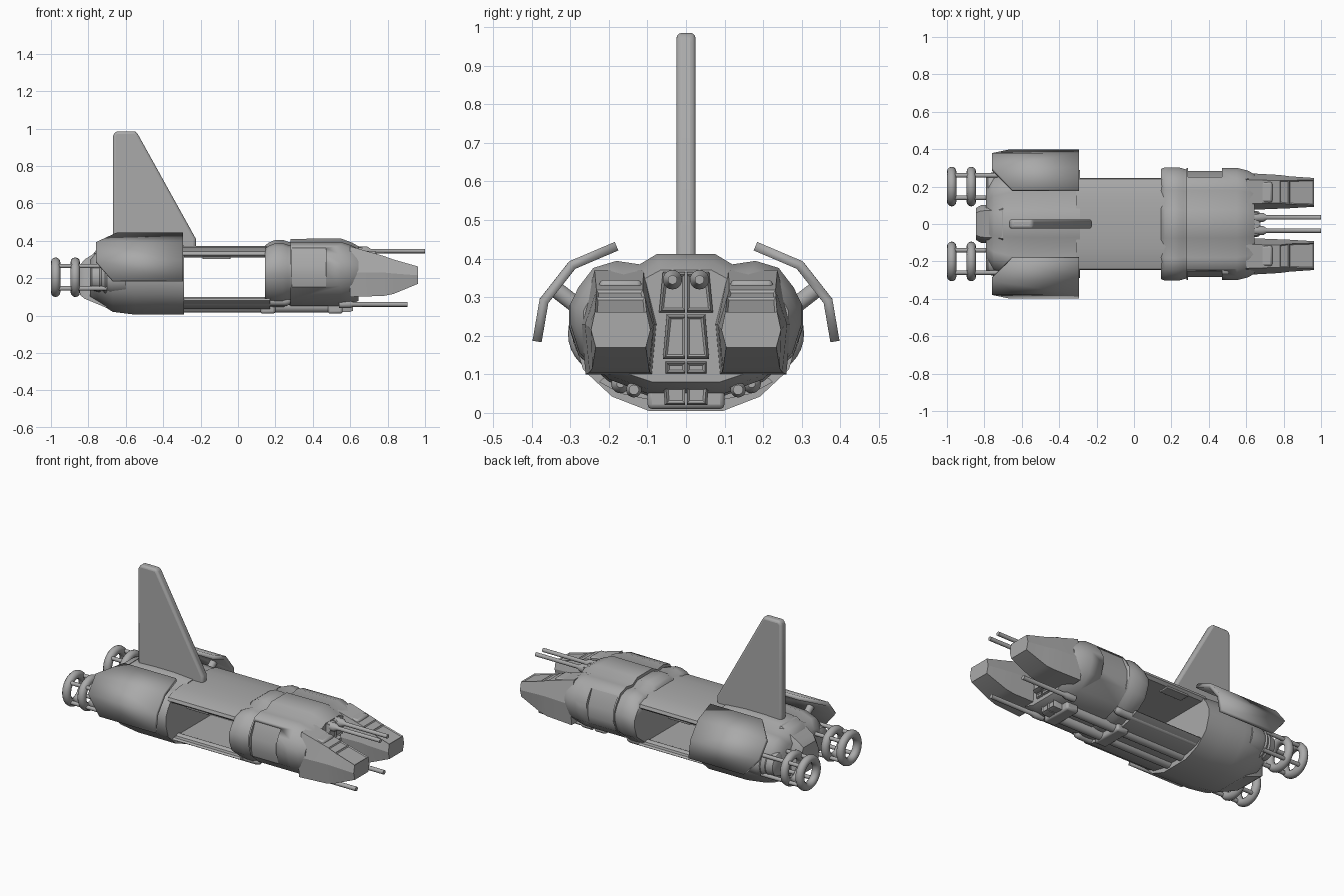
import bpy, bmesh, math
from mathutils import Vector

cube = bpy.data.objects.get("Cube")
if cube:
    bpy.data.objects.remove(cube, do_unlink=True)

grey = bpy.data.materials.new("hull grey")
grey.use_nodes = True
grey.diffuse_color = (0.4, 0.4, 0.4, 1)
grey.node_tree.nodes["Principled BSDF"].inputs["Base Color"].default_value = (0.4, 0.4, 0.4, 1)


def finish(name, bm, angle=38):
    bmesh.ops.recalc_face_normals(bm, faces=bm.faces[:])
    mesh = bpy.data.meshes.new(name)
    bm.to_mesh(mesh)
    bm.free()
    mesh.materials.append(grey)
    obj = bpy.data.objects.new(name, mesh)
    bpy.context.collection.objects.link(obj)
    bpy.ops.object.select_all(action='DESELECT')
    obj.select_set(True)
    bpy.context.view_layer.objects.active = obj
    bpy.ops.object.shade_smooth_by_angle(angle=math.radians(angle))
    return obj


def loft(name, rings, angle=38, inset=None):
    """Skin a list of closed point rings and cap both ends."""
    bm = bmesh.new()
    loops = [[bm.verts.new(p) for p in ring] for ring in rings]
    n = len(loops[0])
    for a, b in zip(loops, loops[1:]):
        for i in range(n):
            j = (i + 1) % n
            bm.faces.new((a[i], a[j], b[j], b[i]))
    bm.faces.new(loops[0])
    bm.faces.new(loops[-1])
    bmesh.ops.recalc_face_normals(bm, faces=bm.faces[:])
    if inset:
        chosen = [f for f in bm.faces if inset(f)]
        bmesh.ops.inset_individual(bm, faces=chosen, thickness=0.008, depth=-0.006)
    return finish(name, bm, angle)


def mirrored(half):
    return half + [(-y, z) for y, z in reversed(half)]


def prism(name, outline, x0, x1):
    return loft(name, [[(x, y, z) for y, z in outline] for x in (x0, x1)])


def bevel(obj, width, segments):
    mod = obj.modifiers.new("soft edges", 'BEVEL')
    mod.width, mod.segments = width, segments


def box(name, x0, x1, y0, y1, z0, z1, soft=0.008):
    bevel(prism(name, [(y0, z0), (y1, z0), (y1, z1), (y0, z1)], x0, x1), soft, 2)


def lathe(name, start, direction, profile, sides=20):
    """Revolve (distance, radius) pairs about an axis."""
    start = Vector(start)
    turn = Vector(direction).to_track_quat('Z', 'Y')
    rings = []
    for d, r in profile:
        angles = [math.tau * i / sides for i in range(sides)]
        rings.append([start + turn @ Vector((r * math.cos(a), r * math.sin(a), d)) for a in angles])
    return loft(name, rings)


def rod(name, p, q, r, sides=14):
    v = Vector(q) - Vector(p)
    return lathe(name, p, v, [(0, r), (v.length, r)], sides)


# Hull cross-section, scaled at each station (x, half width, bottom, top)
SECTION = mirrored([(.33, 0), (.66, .1), (.92, .29), (1, .5), (1, .64), (.93, .76),
                    (.8, .9), (.6, .95), (.4, .925), (.25, 1)])


def hull(name, stations):
    return loft(name, [[(x, y * w, b + z * (t - b)) for y, z in SECTION]
                       for x, w, b, t in stations], 55)


hull("rear_hull", [(-.79, .2, .09, .31), (-.75, .25, .07, .36), (-.67, .28, .02, .38),
                   (-.55, .29, .005, .385), (-.42, .29, .005, .385), (-.29, .29, .005, .375)])
hull("collar", [(.145, .295, .06, .375), (.165, .303, .05, .39), (.20, .303, .045, .405),
                (.24, .303, .045, .405), (.265, .295, .055, .395), (.29, .29, .06, .39)])
front = hull("front_hull", [(.28, .30, .05, .41), (.55, .30, .05, .412),
                            (.61, .285, .06, .39), (.645, .265, .08, .37)])

# Recessed side doors in the front hull
for s in (-1, 1):
    cutter = prism("door_cutter", [(s * y, z) for y, z in
                                   ((.27, .14), (.284, .2), (.284, .27), (.245, .36), (.4, .36), (.4, .14))], .29, .47)
    cutter.hide_render = True
    cutter.hide_viewport = True
    mod = front.modifiers.new("door recess", 'BOOLEAN')
    mod.object, mod.operation, mod.solver = cutter, 'DIFFERENCE', 'EXACT'

# Tail block between the engines
loft("tail_block", [[(x, y * w, z) for y, z in ((-1, b), (1, b), (1, t - .05), (.7, t), (-.7, t), (-1, t - .05))]
                    for x, w, b, t in ((-.845, .085, .11, .27), (-.82, .1, .09, .3), (-.7, .11, .04, .375))])

# Open middle bay: curved roof, floor and rails
prism("bay_roof", mirrored([(.23, .31), (.247, .325), (.24, .343), (.2, .356), (.13, .366), (.05, .371)]), -.31, .17)
prism("bay_floor", mirrored([(.1, .035), (.17, .05), (.225, .08), (.215, .09)]), -.31, .17)
for s in (-1, 1):
    rod("roof_rail", (-.3, s * .215, .325), (.16, s * .215, .325), .015)
    box("roof_clamp", -.19, -.04, s * .17, s * .235, .302, .315, .003)

# Belly tubes with rounded ends and clamps
for y, z, r, length in ((-.17, .075, .024, .6), (-.055, .045, .03, .85),
                        (.055, .045, .03, .85), (.17, .075, .024, .6)):
    lathe("belly_tube", (-.32, y, z), (1, 0, 0),
          [(0, r), (length - .03, r), (length - .01, r * .8), (length, r * .4)])
for x0, x1 in ((.12, .2), (.48, .56)):
    box("belly_clamp", x0, x1, -.1, .1, .01, .07, .012)


# Centre cab between the two prongs, with recessed panes
def is_pane(face):
    return face.normal.x > .5 and face.calc_area() > .0008


for s in (-1, 1):
    for z0, z1, x, w0, w1 in ((.02, .095, .61, .055, .06), (.1, .135, .65, .055, .055),
                              (.14, .255, .67, .06, .05), (.26, .365, .665, .07, .06)):
        loft("cab_panel", [[(x + d, s * .003, z0 + e), (x + d, s * (w0 - e), z0 + e),
                            (x + d, s * (w1 - e), z1 - e), (x + d, s * .003, z1 - e)]
                           for d, e in ((-.12, 0), (-.01, 0), (.006, .006))], 25, is_pane)

for s in (-1, 1):
    # Forked nose prongs with recessed windows on the upper slope
    rings = []
    for x, yi, yo, zb, zm, zt, c in ((.6, .075, .272, .1, .23, .37, .035), (.78, .082, .262, .105, .23, .318, .03),
                                     (.83, .084, .255, .115, .225, .3, .022), (.963, .092, .246, .17, .215, .262, .01)):
        rings.append([(x, s * y, z) for y, z in ((yi + .012, zb), (yo - .012, zb), (yo, zm),
                                                (yo - c, zt), (yi + c, zt), (yi, zm))])
    loft("nose_prong", rings, 15,
         lambda f: f.normal.z > .8 and f.calc_center_median().x > .8)
    box("prong_shoulder", .62, .74, s * .115, s * .225, .3, .345, .012)

    # Upper and lower cannons
    lathe("upper_cannon", (.62, s * .035, .345), (1, 0, 0),
          [(0, .025), (.07, .025), (.09, .012), (.38, .012)])
    lathe("lower_cannon", (.54, s * .135, .06), (1, 0, 0),
          [(0, .02), (.06, .02), (.075, .013), (.365, .013)])

    # Rear engine with two rings on four rods
    lathe("engine_core", (-.6, s * .2, .205), (-1, 0, 0),
          [(0, .095), (.08, .095), (.1, .085), (.11, .09), (.13, .075), (.14, .08), (.18, .07), (.19, .05)], 28)
    for x in (-.975, -.87):
        bpy.ops.mesh.primitive_torus_add(location=(x, s * .2, .205), rotation=(0, math.pi / 2, 0),
                                         major_radius=.081, minor_radius=.025,
                                         major_segments=32, minor_segments=12)
        ring = bpy.context.object
        ring.name = "engine_ring"
        ring.data.materials.append(grey)
        bpy.ops.object.shade_smooth()
    for dy in (-.06, .06):
        for dz in (-.06, .06):
            rod("engine_rod", (-.97, s * .2 + dy, .205 + dz), (-.7, s * .2 + dy, .205 + dz), .012)

    # Curved side shield held off the hull by struts
    bm = bmesh.new()
    rows = []
    for y, z, x0 in ((.18, .432, -.65), (.295, .383, -.76), (.368, .29, -.76), (.386, .185, -.67)):
        rows.append([bm.verts.new((x, s * y, z)) for x in (x0, -.295)])
    for a, b in zip(rows, rows[1:]):
        bm.faces.new((a[0], a[1], b[1], b[0]))
    shield = finish("side_shield", bm)
    mod = shield.modifiers.new("thickness", 'SOLIDIFY')
    mod.thickness, mod.offset, mod.use_even_offset = .024, 0, True
    for x in (-.62, -.4):
        rod("shield_strut", (x, s * .26, .26), (x, s * .35, .33), .022)

# Tall swept tail fin
fin = loft("tail_fin", [[(x0, -.025, z), (x1, -.025, z), (x1, .025, z), (x0, .025, z)]
                        for z, x0, x1 in ((.34, -.668, -.225), (.41, -.668, -.225),
                                          (.96, -.668, -.53), (.985, -.655, -.545))])
bevel(fin, .014, 3)
